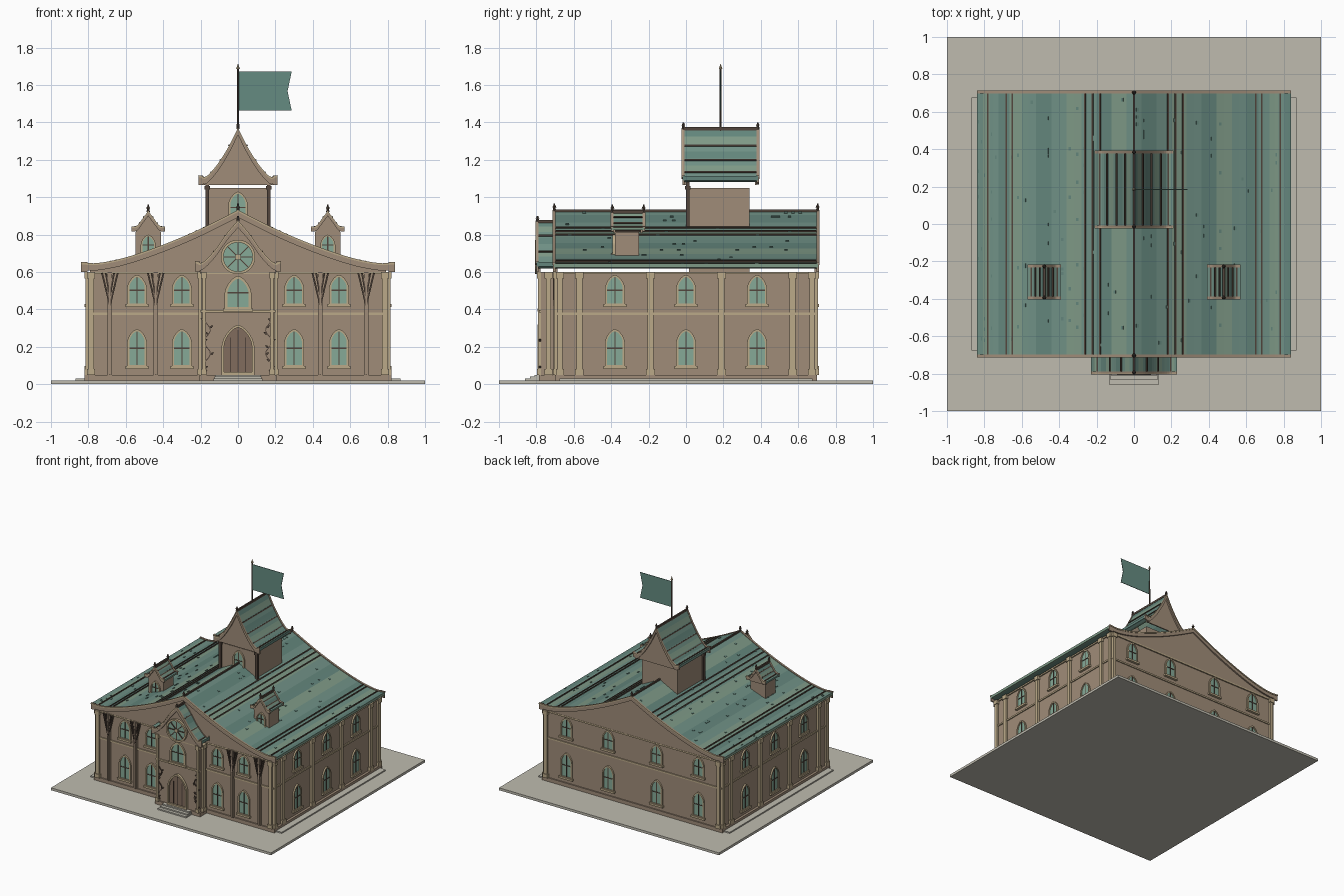
import bpy, bmesh, math, random
from mathutils import Matrix, Vector

if "Cube" in bpy.data.objects:
    bpy.data.objects.remove(bpy.data.objects["Cube"])
random.seed(4)

COL = dict(wall=(.35, .265, .19), trim=(.50, .40, .25), dark=(.085, .06, .045), glass=(.24, .40, .31),
           roof_a=(.16, .28, .235), roof_b=(.21, .32, .24), roof_c=(.125, .235, .20),
           stone=(.52, .50, .43), door=(.22, .15, .11), flag=(.13, .26, .22))
MAT = {}
for k, c in COL.items():
    MAT[k] = bpy.data.materials.new(k)
    MAT[k].diffuse_color = (*c, 1)
parts = {}


def bm_of(name, mats):
    if name not in parts:
        parts[name] = (bmesh.new(), mats.split())
    return parts[name][0]


def prism(name, mats, pts, y0, y1, a=0, inner=None):
    """Outline in x-z extruded from y0 to y1, turned a degrees about z; inner makes a ring."""
    bm = bm_of(name, mats)
    R = Matrix.Rotation(math.radians(a), 3, 'Z')
    loop = lambda p, y: [bm.verts.new(R @ Vector((u, y, z))) for u, z in p]
    A, B, n = loop(pts, y0), loop(pts, y1), len(pts)
    sides = [bm.faces.new((A[i], A[(i + 1) % n], B[(i + 1) % n], B[i])) for i in range(n)]
    if inner:
        C, D = loop(inner, y0), loop(inner, y1)
        for i in range(n):
            j = (i + 1) % n
            for q in ((A[i], A[j], C[j], C[i]), (B[i], B[j], D[j], D[i]), (C[i], C[j], D[j], D[i])):
                bm.faces.new(q)
    else:
        bm.faces.new(A)
        bm.faces.new(B[::-1])
    return sides


def box(name, mat, x0, x1, y0, y1, z0, z1, a=0):
    prism(name, mat, [(x0, z0), (x1, z0), (x1, z1), (x0, z1)], y0, y1, a)


def bar(name, mat, p, q, w, y0, y1, a=0):
    d = (Vector(q) - Vector(p)).normalized() * w / 2
    n = Vector((-d.y, d.x))
    p, q = Vector(p), Vector(q)
    prism(name, mat, [p - n, q - n, q + n, p + n], y0, y1, a)


def cone(name, mat, x, y, z0, z1, r0, r1):
    bmesh.ops.create_cone(bm_of(name, mat), cap_ends=True, segments=8, radius1=r0, radius2=r1,
                          depth=z1 - z0, matrix=Matrix.Translation((x, y, (z0 + z1) / 2)))


def arch(u, w, z0, z1, m=0):
    w, z0, z1 = w - m, z0 + m, z1 - m
    s = z1 - 1.35 * w
    pts = [(u - w, z0)]
    for i in range(13):
        x = -math.cos(math.pi * i / 12)
        pts.append((u + w * x, s + (z1 - s) * max(0, 1 - abs(x) ** 1.5) ** .6))
    return pts + [(u + w, z0)]


def window(u, w, z0, z1, d, a=0, sill=True):
    """Arched window on the wall at distance d from the z axis."""
    m = w * .22
    prism("window_frames", "trim", arch(u, w, z0, z1), -d - .012, -d, a, arch(u, w, z0, z1, m))
    prism("window_glass", "glass", arch(u, w, z0, z1, m), -d - .004, -d + .002, a)
    box("window_bars", "dark", u - .003, u + .003, -d - .008, -d, z0 + m, z1 - m, a)
    zc = z0 + (z1 - z0) * .5
    box("window_bars", "dark", u - w + m, u + w - m, -d - .008, -d, zc - .003, zc + .003, a)
    if sill:
        box("window_sills", "trim", u - w - .008, u + w + .008, -d - .02, -d, z0 - .008, z0 + .008, a)


def pilaster(u, d, a, w=.016, z1=.6):
    box("pilasters", "trim", u - w, u + w, -d - .016, -d, .05, z1, a)
    for b, t in ((.05, .08), (z1 - .035, z1 - .022), (z1 - .022, z1)):
        box("pilasters", "trim", u - w - .007, u + w + .007, -d - .022, -d, b, t, a)


def smooth(c, n=5):
    """Catmull-Rom through the half profile, mirrored to both sides."""
    c = [Vector(p) for p in c]
    e = [2 * c[0] - c[1]] + c + [2 * c[-1] - c[-2]]
    out = []
    for i in range(1, len(c)):
        p0, p1, p2, p3 = e[i - 1:i + 3]
        for k in range(n):
            t = k / n
            out.append(.5 * (2 * p1 + (p2 - p0) * t + (2 * p0 - 5 * p1 + 4 * p2 - p3) * t * t
                             + (3 * p1 - p0 - 3 * p2 + p3) * t ** 3))
    out.append(c[-1])
    return [Vector((-p.x, p.y)) for p in out[::-1]] + out[1:]


def gable_roof(name, half, cx, y0, y1, base, wall_w, t, fin, slats):
    """Flared gable roof with tiled strips, bargeboards, gable panels and finials."""
    prof = [p + Vector((cx, 0)) for p in smooth(half)]
    low = lambda d: [p - Vector((0, d)) for p in prof]
    sides = prism(name + "_roof", "roof_a roof_b roof_c", prof + low(t)[::-1], y0 + .004, y1 - .004)
    for i, f in enumerate(sides):
        f.material_index = (0, 1, 0, 2, 1, 0, 2)[(i // 2) % 7]
    up = [p + Vector((0, .006)) for p in prof]
    for e, s in ((y0, 1), (y1, -1)):
        prism(name + "_bargeboards", "wall", up + low(t * 1.5)[::-1], e + s * .012, e)
        prism(name + "_bargeboard_edge", "trim", up + low(.004)[::-1], e, e - s * .004)
        inside = [p for p in low(.004) if abs(p.x - cx) <= wall_w]
        prism(name + "_gable_panels", "wall", inside + [(inside[-1].x, base), (inside[0].x, base)],
              e + s * .012, e + s * .022)
        apex = half[0][1]
        cone("finials", "dark", cx, e + s * .006, apex, apex + fin, .009, .004)
        cone("finials", "trim", cx, e + s * .006, apex + fin * .5, apex + fin * .75, .011, .006)
    box(name + "_ridge", "dark", cx - .006, cx + .006, y0, y1, half[0][1] - .008, half[0][1] + .009)
    for k in slats:                                    # thin battens along the slope
        for i in (k, len(prof) - 2 - k):
            p, q = prof[i], prof[i + 1]
            m = (p + q) / 2
            bar(name + "_battens", "dark", m - (q - p).normalized() * .004,
                m + (q - p).normalized() * .004, .014, y0 + .012, y1 - .012)
    return prof


# ground slab, plinth and entrance steps
box("ground_slab", "stone", -1, 1, -1, 1, 0, .02)
box("plinth_step", "stone", -.87, .87, -.675, .675, .02, .03)
box("plinth", "wall", -.82, .82, -.70, .70, .02, .05)
box("porch_plinth", "wall", -.205, .205, -.785, -.69, .02, .05)
for i in range(3):
    box("entrance_steps", "stone", -.13 + i * .004, .13 - i * .004, -.86 + i * .025, -.78, .02 + i * .01, .03 + i * .01)

# main body, porch, tower and turret walls
box("main_walls", "wall", -.80, .80, -.69, .69, .05, .60)
box("porch_walls", "wall", -.195, .195, -.775, -.68, .05, .60)
box("tower_walls", "wall", -.16, .16, .015, .34, .60, 1.05)
for s in (-1, 1):
    box("turret_walls", "wall", s * .48 - .068, s * .48 + .068, -.38, -.25, .66, .815)
    box("tower_posts", "dark", s * .165 - .01, s * .165 + .01, 0, .02, .80, 1.08)
    box("tower_posts", "trim", s * .165 - .015, s * .165 + .015, -.005, .025, 1.04, 1.06)

# string courses and cornices
for a, d, l in ((0, .69, .80), (180, .69, .80), (90, .80, .69), (-90, .80, .69)):
    box("string_course", "trim", -l, l, -d - .008, -d, .37, .383, a)
    box("cornice", "trim", -l - .008, l + .008, -d - .01, -d, .588, .60, a)
box("porch_string_course", "trim", -.2, .2, -.785, -.775, .383, .396)
box("porch_cornice", "trim", -.2, .2, -.783, -.775, .588, .60)

# roofs
main = gable_roof("main", [(0, .925), (.2, .825), (.4, .74), (.6, .672), (.75, .642), (.84, .645)],
                  0, -.71, .71, .598, .80, .022, .04, (3, 7, 8, 18, 19, 20))
gable_roof("tower", [(0, 1.365), (.05, 1.265), (.11, 1.17), (.17, 1.105), (.21, 1.112)],
           0, -.02, .39, 1.065, .19, .022, .035, (3, 7, 11, 15))
gable_roof("porch", [(0, .87), (.06, .80), (.12, .715), (.19, .645), (.23, .652)],
           0, -.80, -.69, .598, .20, .022, .03, (4, 9, 14))
for s in (-1, 1):
    gable_roof("turret", [(0, .92), (.03, .88), (.06, .842), (.09, .838)],
               s * .48, -.40, -.22, .808, .07, .014, .04, (3, 7, 11))
    # upturned bargeboard ends
    box("eave_ends", "wall", s * .822 - .018, s * .822 + .018, -.71, -.698, .60, .652)
    box("eave_ends", "wall", s * .822 - .018, s * .822 + .018, .698, .71, .60, .652)
    box("eave_ends", "wall", s * .215 - .012, s * .215 + .012, -.80, -.788, .60, .655)
    box("eave_ends", "wall", s * .198 - .012, s * .198 + .012, -.02, -.008, 1.065, 1.115)

# scattered raised tiles
for _ in range(150):
    i = random.randrange(len(main) - 1)
    p, q = main[i], main[i + 1]
    y = random.uniform(-.68, .66)
    bar("raised_tiles", "roof_c", p.lerp(q, .3), p.lerp(q, .6), .008, y, y + .018)

# windows on all four sides, tower and turrets
for z0, z1 in ((.09, .295), (.42, .585)):
    for s in (-1, 1):
        for u in (.30, .54):
            window(s * u, .053, z0, z1, .69)
        for u in (.22, .60):
            window(s * u, .053, z0, z1, .69, 180)
        for u in (-.38, 0, .38):
            window(u, .053, z0, z1, .80, s * 90)
window(0, .072, .398, .58, .775)
window(0, .052, .86, 1.03, -.015, 0, False)
for s in (-1, 1):
    window(s * .48, .04, .69, .80, .38)

# door
prism("door_frame", "trim", arch(0, .088, .05, .318), -.795, -.775, 0, arch(0, .088, .05, .318, .014))
prism("door", "door", arch(0, .088, .05, .318, .014), -.781, -.77)
for x in (-.04, 0, .04):
    box("door_seams", "dark", x - .003, x + .003, -.785, -.77, .06, .29 if x == 0 else .25)

# rose window
ring = lambda r: [(r * math.cos(i * math.pi / 16), .68 + r * math.sin(i * math.pi / 16)) for i in range(32)]
prism("rose_rim", "trim", ring(.092), -.806, -.785, 0, ring(.078))
prism("rose_glass", "glass", ring(.078), -.794, -.785)
prism("rose_hub", "trim", ring(.014), -.804, -.785)
for i in range(4):
    c, s = .078 * math.cos(i * math.pi / 4), .078 * math.sin(i * math.pi / 4)
    bar("rose_spokes", "dark", (-c, .68 - s), (c, .68 + s), .007, -.80, -.785)

# pilasters on sides, corners and porch
for a in (90, -90):
    for u in (-.57, -.19, .19, .57):
        pilaster(u, .80, a)
    for u in (-.674, .674):
        pilaster(u, .80, a, .014)
    pilaster(-a / 90 * .735, .195, a, .014)
for s in (-1, 1):
    pilaster(s * .785, .69, 0, .014)
    pilaster(s * .785, .69, 180, .014)
    pilaster(s * .183, .775, 0, .008)
    # timber posts with fanned braces
    for u in (.44, .685):
        box("timber_posts", "wall", s * u - .012, s * u + .012, -.708, -.69, .05, .6)
        box("timber_posts", "dark", s * u - .004, s * u + .004, -.712, -.69, .05, .6)
        for k in (-1, 1):
            bar("timber_braces", "dark", (s * u, .42), (s * u + k * .042, .595), .009, -.712, -.695)
            bar("timber_braces", "wall", (s * u, .47), (s * u + k * .022, .595), .009, -.71, -.695)
    # climbing vines beside the door
    path = [(s * (.165 + .018 * math.sin(i * .9)), .07 + i * .018) for i in range(17)]
    for i in range(16):
        bar("vines", "dark", path[i], path[i + 1], .005, -.783, -.774)
        x, z = path[i]
        if i % 2:
            k = 1 if i % 4 == 1 else -1
            prism("vine_leaves", "dark", [(x, z), (x + k * .01, z - .004), (x + k * .02, z + .01), (x + k * .008, z + .01)],
                  -.785, -.775)

# flagpole and swallow-tailed flag
cone("flagpole", "dark", 0, .185, 1.34, 1.69, .006, .005)
cone("flagpole_tip", "trim", 0, .185, 1.685, 1.715, .010, 0)
prism("flag", "flag", [(.004, 1.462), (.287, 1.462), (.265, 1.567), (.287, 1.672), (.004, 1.672)], .183, .187)

for name, (bm, mats) in parts.items():
    bmesh.ops.recalc_face_normals(bm, faces=bm.faces)
    me = bpy.data.meshes.new(name)
    bm.to_mesh(me)
    bm.free()
    for m in mats:
        me.materials.append(MAT[m])
    bpy.context.collection.objects.link(bpy.data.objects.new(name, me))

for m in bpy.data.materials:
    if m.users and not m.is_grease_pencil:
        m.use_nodes = True
        m.node_tree.nodes["Principled BSDF"].inputs["Base Color"].default_value = m.diffuse_color
